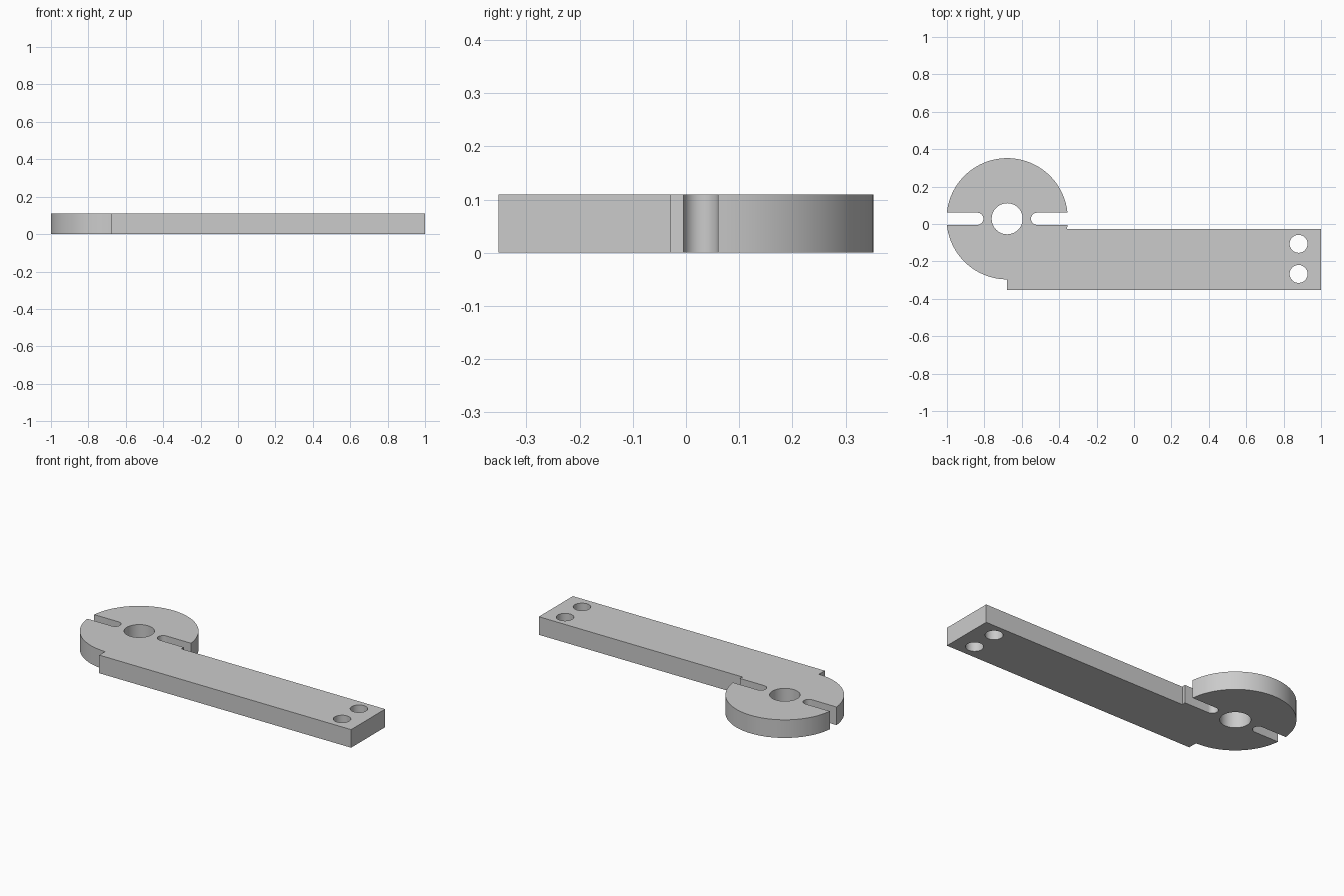
import bpy
from math import pi, asin, sin, cos, sqrt

if "Cube" in bpy.data.objects:
    bpy.data.objects.remove(bpy.data.objects["Cube"], do_unlink=True)

HEIGHT = 0.109
CX, CY, R = -0.678, 0.028, 0.324       # disc
SLOT_R, SLOT_C = 0.0325, 0.16          # slot half width, offset of its round end
ARM_FRONT, ARM_BACK, ARM_END = -0.352, -0.028, 1.0


def arc(x, y, r, start, end, n):
    return [(x + r * cos(start + (end - start) * i / n),
             y + r * sin(start + (end - start) * i / n)) for i in range(n + 1)]


def circle(x, y, r, n=48):
    return arc(x, y, r, 0, 2 * pi, n)[:-1]


# Outline: slotted disc running into the straight arm
lip = asin(SLOT_R / R)
join = asin((ARM_BACK - CY) / R)
outline = arc(CX, CY, R, lip, pi - lip, 64)
outline += arc(CX - SLOT_C, CY, SLOT_R, pi / 2, -pi / 2, 20)
outline += arc(CX, CY, R, pi + lip, 1.5 * pi, 32)
outline += [(CX, ARM_FRONT), (ARM_END, ARM_FRONT), (ARM_END, ARM_BACK)]
outline += arc(CX, CY, R, join, -lip, 3)
outline += arc(CX + SLOT_C, CY, SLOT_R, -pi / 2, -1.5 * pi, 20)

# Centre bore and the two bolt holes
holes = [circle(CX, CY, 0.083), circle(0.88, -0.106, 0.048), circle(0.88, -0.267, 0.048)]

# Filled flat profile, extruded to the plate thickness
curve = bpy.data.curves.new("slotted_arm_profile", "CURVE")
curve.dimensions = "2D"
curve.fill_mode = "BOTH"
curve.extrude = HEIGHT / 2
for loop in [outline] + holes:
    spline = curve.splines.new("POLY")
    spline.points.add(len(loop) - 1)
    for point, (x, y) in zip(spline.points, loop):
        point.co = (x, y, 0, 1)
    spline.use_cyclic_u = True

plate = bpy.data.objects.new("slotted_arm_plate", curve)
bpy.context.collection.objects.link(plate)
plate.location.z = HEIGHT / 2

# Turn into a clean closed mesh
bpy.ops.object.select_all(action="DESELECT")
plate.select_set(True)
bpy.context.view_layer.objects.active = plate
bpy.ops.object.convert(target="MESH")
bpy.ops.object.mode_set(mode="EDIT")
bpy.ops.mesh.select_all(action="SELECT")
bpy.ops.mesh.remove_doubles(threshold=0.0001)
bpy.ops.mesh.normals_make_consistent(inside=False)
bpy.ops.object.mode_set(mode="OBJECT")
bpy.ops.object.shade_smooth_by_angle(angle=pi / 6)

# Plain grey metal
grey = bpy.data.materials.new("plain_grey")
grey.use_nodes = True
colour = (0.6, 0.6, 0.6, 1)
grey.diffuse_color = colour
grey.node_tree.nodes["Principled BSDF"].inputs["Base Color"].default_value = colour
plate.data.materials.clear()
plate.data.materials.append(grey)
